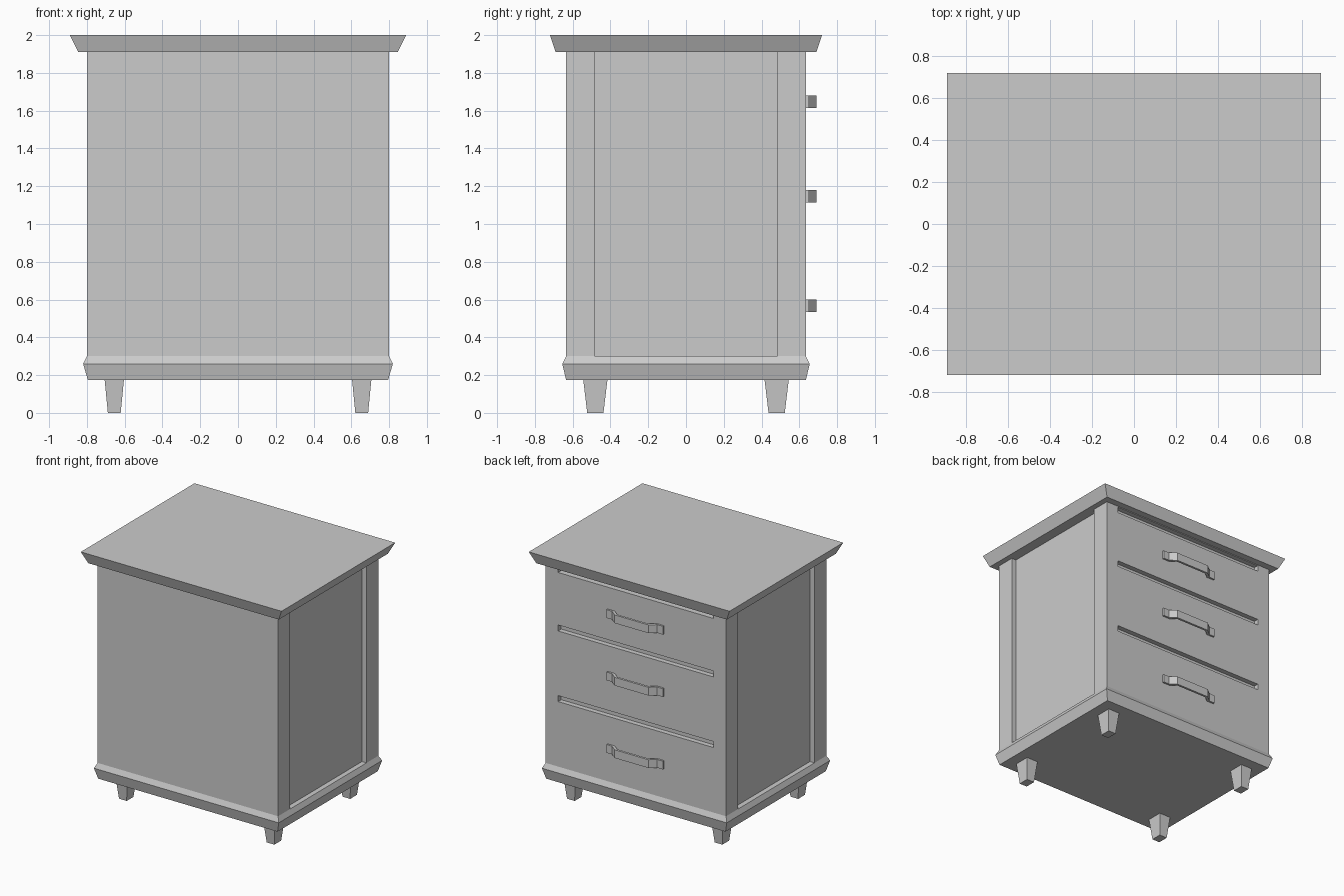
import bpy, bmesh

if "Cube" in bpy.data.objects:
    bpy.data.objects.remove(bpy.data.objects["Cube"])

def make_object(name, bm):
    bmesh.ops.recalc_face_normals(bm, faces=bm.faces)
    me = bpy.data.meshes.new(name)
    bm.to_mesh(me)
    bm.free()
    ob = bpy.data.objects.new(name, me)
    bpy.context.collection.objects.link(ob)
    return ob

def add_stack(bm, levels, cx=0, cy=0):
    """Closed solid through rectangles given as (z, half_x, half_y)."""
    rings = [[bm.verts.new((cx + sx * hx, cy + sy * hy, z))
              for sx, sy in ((-1, -1), (1, -1), (1, 1), (-1, 1))]
             for z, hx, hy in levels]
    bm.faces.new(rings[0])
    bm.faces.new(rings[-1])
    for a, b in zip(rings, rings[1:]):
        for i in range(4):
            j = (i + 1) % 4
            bm.faces.new((a[i], a[j], b[j], b[i]))

def stack(name, levels, cx=0, cy=0):
    bm = bmesh.new()
    add_stack(bm, levels, cx, cy)
    return make_object(name, bm)

# Flared top slab and moulded plinth
stack("top_slab", [(1.91, 0.845, 0.69), (2.0, 0.89, 0.72)])
stack("plinth", [(0.175, 0.795, 0.635), (0.26, 0.82, 0.655), (0.30, 0.80, 0.635)])

# Cabinet body with recessed side panels and grooves between drawers
body = stack("cabinet_body", [(0.30, 0.80, 0.635), (1.91, 0.80, 0.635)])
bm = bmesh.new()
for s in (-1, 1):
    add_stack(bm, [(0.2, 0.1, 0.485), (2.0, 0.1, 0.485)], cx=s * 0.86)
for z in (0.845, 1.411, 1.88):
    add_stack(bm, [(z - 0.024, 0.69, 0.1), (z + 0.024, 0.69, 0.1)], cy=0.695)
cutter = make_object("recess_cutter", bm)
cutter.hide_render = True
mod = body.modifiers.new("recesses", 'BOOLEAN')
mod.operation = 'DIFFERENCE'
mod.solver = 'EXACT'
mod.object = cutter
bpy.context.view_layer.objects.active = body
bpy.ops.object.modifier_apply(modifier=mod.name)
bpy.data.objects.remove(cutter)

# Tapered legs
for sx, side in ((-1, "left"), (1, "right")):
    for sy, end in ((-1, "front"), (1, "back")):
        stack(f"{end}_{side}_leg", [(0, 0.034, 0.043), (0.175, 0.051, 0.064)],
              sx * 0.655, sy * 0.48)

# Bracket handles: half outline (x, y) mirrored, extruded upwards
half = [(0.25, 0.635), (0.25, 0.65), (0.20, 0.65), (0.15, 0.69)]
inner = [(0.14, 0.672), (0.185, 0.635)]
outline = (half + [(-x, y) for x, y in reversed(half)]
           + [(-x, y) for x, y in reversed(inner)] + inner)
for z, pos in ((0.567, "lower"), (1.148, "middle"), (1.648, "upper")):
    bm = bmesh.new()
    face = bm.faces.new([bm.verts.new((x, y, z - 0.033)) for x, y in outline])
    ext = bmesh.ops.extrude_face_region(bm, geom=[face], use_keep_orig=True)
    bmesh.ops.translate(bm, vec=(0, 0, 0.066),
                        verts=[g for g in ext["geom"] if isinstance(g, bmesh.types.BMVert)])
    make_object(f"{pos}_drawer_handle", bm)
